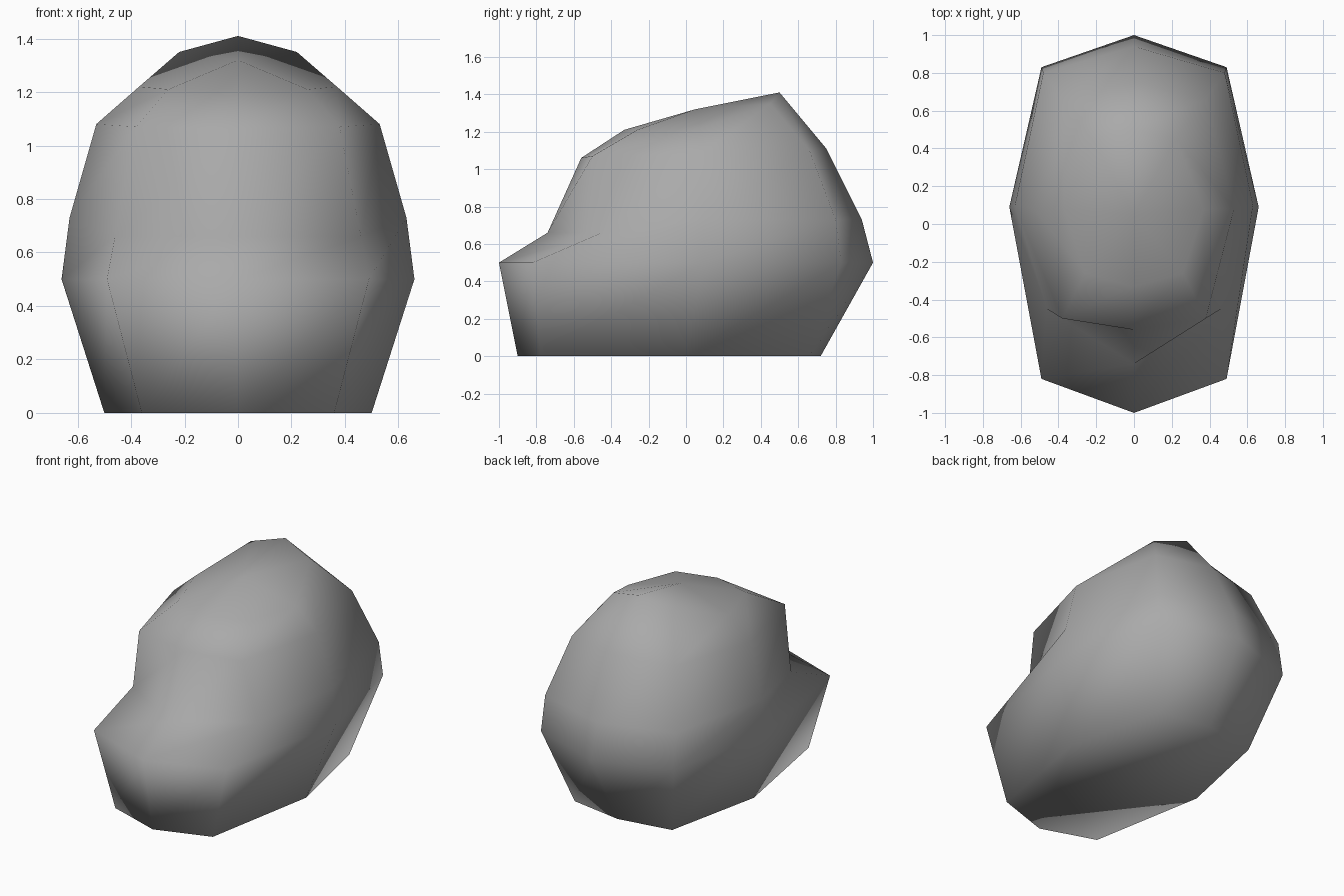
import bpy
import bmesh

cube = bpy.data.objects.get("Cube")
if cube:
    bpy.data.objects.remove(cube, do_unlink=True)

# Material
stone_grey = bpy.data.materials.new("stone_grey")
stone_grey.use_nodes = True
colour = (0.4, 0.4, 0.4, 1)
stone_grey.diffuse_color = colour
shader = next(n for n in stone_grey.node_tree.nodes if n.type == "BSDF_PRINCIPLED")
shader.inputs["Base Color"].default_value = colour

# Half rings from front centre, round the left side, to back centre
base_ring = [(0, -.9, 0), (.36, -.78, 0), (.5, 0, 0), (.36, .66, 0), (0, .72, 0)]
waist_ring = [(0, -1, .5), (.49, -.82, .5), (.66, .09, .5), (.49, .83, .5), (0, 1, .5)]
brow_ring = [(0, -.74, .66), (.46, -.45, .66), (.63, .1, .73), (.48, .8, .73), (0, .94, .73)]
shoulder_ring = [(0, -.56, 1.06), (.38, -.5, 1.07), (.53, .08, 1.08), (.38, .66, 1.1), (0, .75, 1.11)]
crown_ring = [(0, -.33, 1.21), (.26, -.26, 1.21), (.37, .08, 1.22), (.22, .45, 1.35), (0, .5, 1.41)]
crown_centre = (0, .05, 1.32)


def full_ring(bm, half):
    """Mirror a half ring in x and return its closed loop of vertices."""
    mirrored = [(-x, y, z) for x, y, z in reversed(half[1:-1])]
    return [bm.verts.new(point) for point in half + mirrored]


def loop_pairs(ring):
    return zip(ring, ring[1:] + ring[:1])


bm = bmesh.new()
half_rings = (base_ring, waist_ring, brow_ring, shoulder_ring, crown_ring)
rings = [full_ring(bm, half) for half in half_rings]

# Side walls between neighbouring rings
for lower, upper in zip(rings, rings[1:]):
    for (a, b), (c, d) in zip(loop_pairs(lower), loop_pairs(upper)):
        bm.faces.new((a, b, d, c))

# Flat underside and fanned crown
bm.faces.new(list(reversed(rings[0])))
centre = bm.verts.new(crown_centre)
for a, b in loop_pairs(rings[-1]):
    bm.faces.new((a, b, centre))

bmesh.ops.recalc_face_normals(bm, faces=bm.faces)
for face in bm.faces:
    face.smooth = True

mesh = bpy.data.meshes.new("boulder")
bm.to_mesh(mesh)
bm.free()
mesh.materials.append(stone_grey)
boulder = bpy.data.objects.new("boulder", mesh)
bpy.context.collection.objects.link(boulder)
